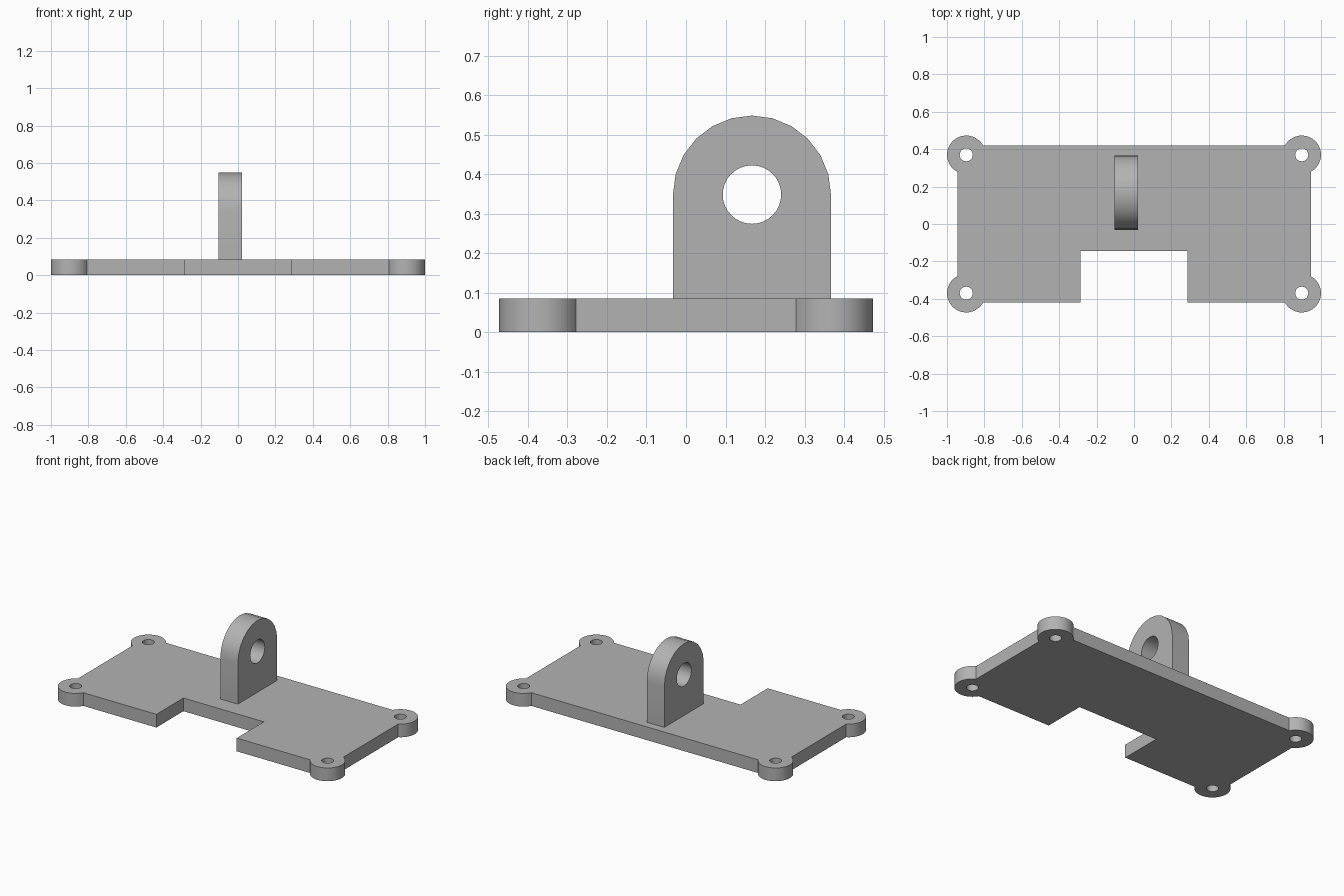
import bpy, bmesh, math
from mathutils import Matrix

if "Cube" in bpy.data.objects:
    bpy.data.objects.remove(bpy.data.objects["Cube"])

grey = bpy.data.materials.new("grey")
grey.diffuse_color = (0.45, 0.45, 0.45, 1)
grey.use_nodes = True
grey.node_tree.nodes["Principled BSDF"].inputs["Base Color"].default_value = grey.diffuse_color


def arc(cx, cy, r, a0, a1, n):
    """Points on an arc, angles in degrees, n segments."""
    angles = [math.radians(a0 + (a1 - a0) * i / n) for i in range(n + 1)]
    return [(cx + r * math.cos(a), cy + r * math.sin(a)) for a in angles]


def extrude_outline(name, loops, depth, matrix):
    """Fill an outline (first loop) with holes (other loops) and extrude it."""
    curve = bpy.data.curves.new(name, 'CURVE')
    curve.dimensions = '2D'
    curve.fill_mode = 'BOTH'
    curve.extrude = depth / 2
    for pts in loops:
        s = curve.splines.new('POLY')
        s.points.add(len(pts) - 1)
        for p, (x, y) in zip(s.points, pts):
            p.co = (x, y, 0, 1)
        s.use_cyclic_u = True
    obj = bpy.data.objects.new(name, curve)
    bpy.context.collection.objects.link(obj)
    bpy.ops.object.select_all(action='DESELECT')
    obj.select_set(True)
    bpy.context.view_layer.objects.active = obj
    bpy.ops.object.convert(target='MESH')
    obj = bpy.context.object
    bm = bmesh.new()
    bm.from_mesh(obj.data)
    bmesh.ops.remove_doubles(bm, verts=bm.verts, dist=1e-5)
    bmesh.ops.transform(bm, matrix=matrix, verts=bm.verts)
    bmesh.ops.recalc_face_normals(bm, faces=bm.faces)
    bm.to_mesh(obj.data)
    bm.free()
    obj.data.materials.clear()
    obj.data.materials.append(grey)
    bpy.ops.object.shade_smooth_by_angle(angle=math.radians(30))


# Base plate: rectangle with four round screw ears and a front notch
T = 0.085
W, H = 0.945, 0.42
EX, EY, ER = 0.897, 0.37, 0.103
a_side = -math.degrees(math.acos((W - EX) / ER))
a_top = 180 - math.degrees(math.asin((H - EY) / ER))
ear = arc(EX, EY, ER, a_side, a_top, 20)
right_back = ear
left_back = [(-x, y) for x, y in reversed(ear)]
left_front = [(-x, -y) for x, y in ear]
right_front = [(x, -y) for x, y in reversed(ear)]
notch = [(-0.287, -H), (-0.287, -0.145), (0.285, -0.145), (0.285, -H)]
outline = right_back + left_back + left_front + notch + right_front
holes = [arc(sx * EX, sy * EY, 0.035, 0, 345, 23) for sx in (-1, 1) for sy in (-1, 1)]
extrude_outline("base_plate", [outline] + holes, T, Matrix.Translation((0, 0, T / 2)))

# Upright lug with rounded top and pivot hole, profile in the YZ plane
CY, CZ, R = 0.167, 0.348, 0.2
profile = [(CY - R, T), (CY + R, T)] + arc(CY, CZ, R, 0, 180, 12)
pivot = arc(CY, CZ, 0.074, 0, 348.75, 31)
to_yz = Matrix(((0, 0, 1, -0.0405), (1, 0, 0, 0), (0, 1, 0, 0), (0, 0, 0, 1)))
extrude_outline("pivot_lug", [profile, pivot], 0.125, to_yz)
